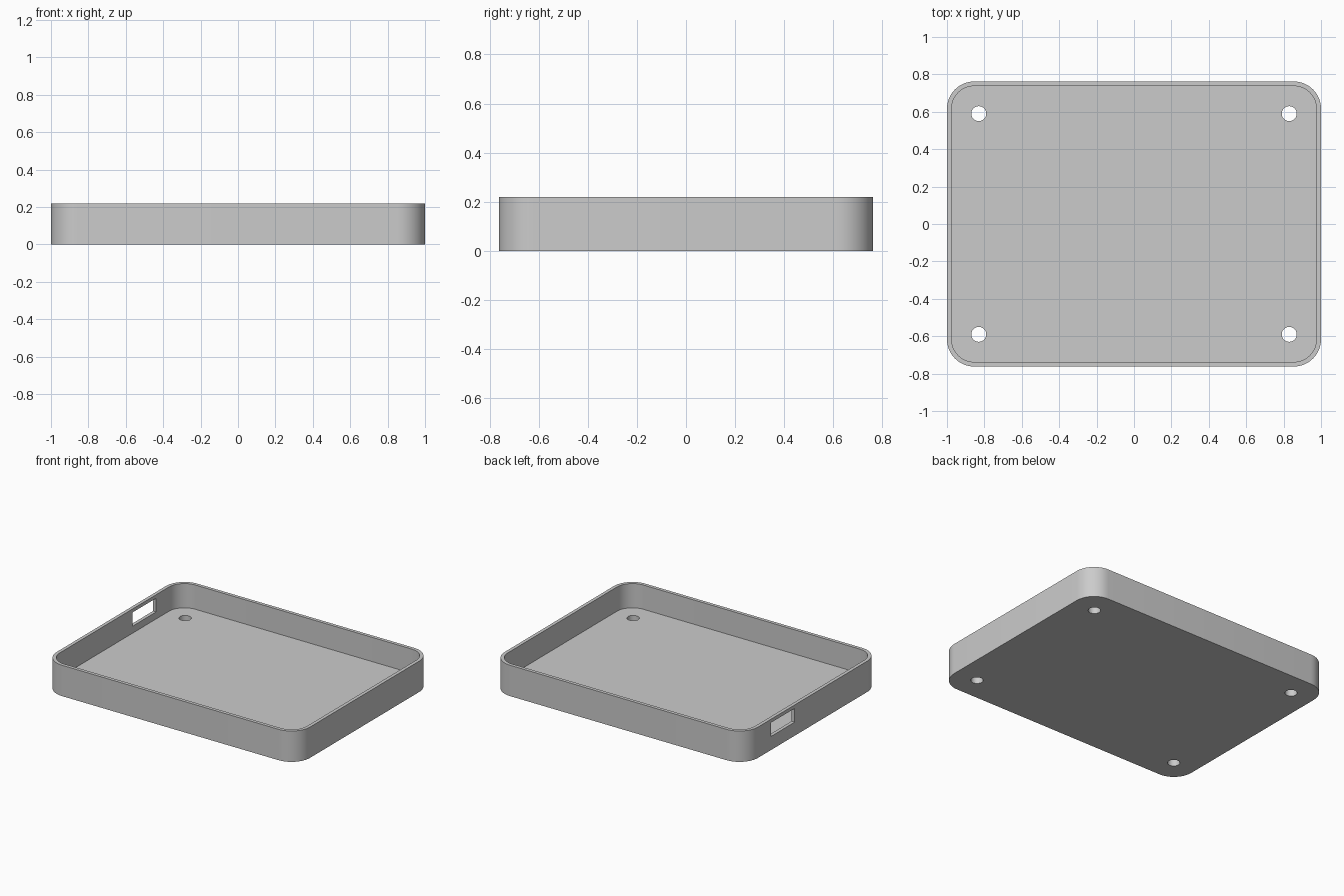
import bpy
import bmesh
from math import cos, sin, pi, radians
from mathutils import Matrix

cube = bpy.data.objects.get("Cube")
if cube:
    bpy.data.objects.remove(cube, do_unlink=True)

# Overall sizes
HALF_X, HALF_Y, HEIGHT = 1.0, 0.762, 0.22
WALL, FLOOR, CORNER = 0.0245, 0.047, 0.146
HOLE_X, HOLE_Y, HOLE_R = 0.83, 0.59, 0.04

grey = bpy.data.materials.new("light_grey")
grey.use_nodes = True
colour = (0.6, 0.6, 0.6, 1)
grey.diffuse_color = colour
grey.node_tree.nodes["Principled BSDF"].inputs["Base Color"].default_value = colour


def make_object(name, bm):
    bmesh.ops.recalc_face_normals(bm, faces=bm.faces)
    mesh = bpy.data.meshes.new(name)
    bm.to_mesh(mesh)
    bm.free()
    mesh.materials.append(grey)
    obj = bpy.data.objects.new(name, mesh)
    bpy.context.collection.objects.link(obj)
    return obj


def rounded_slab(name, hx, hy, r, z0, z1, steps=12):
    """Vertical prism over a rectangle with rounded corners."""
    bm = bmesh.new()
    ring = []
    for k, (sx, sy) in enumerate([(1, 1), (-1, 1), (-1, -1), (1, -1)]):
        for i in range(steps + 1):
            a = (k + i / steps) * pi / 2
            ring.append(bm.verts.new((sx * (hx - r) + r * cos(a),
                                      sy * (hy - r) + r * sin(a), z0)))
    base = bm.faces.new(ring)
    top = bmesh.ops.extrude_face_region(bm, geom=[base])["geom"]
    bmesh.ops.translate(bm, vec=(0, 0, z1 - z0),
                        verts=[v for v in top if isinstance(v, bmesh.types.BMVert)])
    return make_object(name, bm)


def cut(target, cutter):
    cutter.hide_render = True
    mod = target.modifiers.new("cut", "BOOLEAN")
    mod.operation = "DIFFERENCE"
    mod.solver = "EXACT"
    mod.object = cutter
    bpy.context.view_layer.objects.active = target
    bpy.ops.object.modifier_apply(modifier=mod.name)
    bpy.data.objects.remove(cutter, do_unlink=True)


# Open tray: outer block with its cavity removed
tray = rounded_slab("tray", HALF_X, HALF_Y, CORNER, 0, HEIGHT)
cut(tray, rounded_slab("cavity", HALF_X - WALL, HALF_Y - WALL, CORNER - WALL,
                       FLOOR, HEIGHT + 0.1))

# Four round holes through the floor
for sx in (-1, 1):
    for sy in (-1, 1):
        bm = bmesh.new()
        bmesh.ops.create_cone(bm, cap_ends=True, segments=32, radius1=HOLE_R,
                              radius2=HOLE_R, depth=0.2,
                              matrix=Matrix.Translation((sx * HOLE_X, sy * HOLE_Y, 0)))
        cut(tray, make_object("hole", bm))

# Rectangular port through the wall at -x, towards the back
bm = bmesh.new()
bmesh.ops.create_cube(bm, size=1, matrix=Matrix.Translation((-HALF_X, 0.337, 0.146))
                      @ Matrix.Diagonal((0.2, 0.268, 0.098, 1)))
cut(tray, make_object("port", bm))

# Smooth corners and holes, crisp rims
bpy.ops.object.select_all(action="DESELECT")
tray.select_set(True)
bpy.context.view_layer.objects.active = tray
bpy.ops.object.shade_smooth_by_angle(angle=radians(30))
